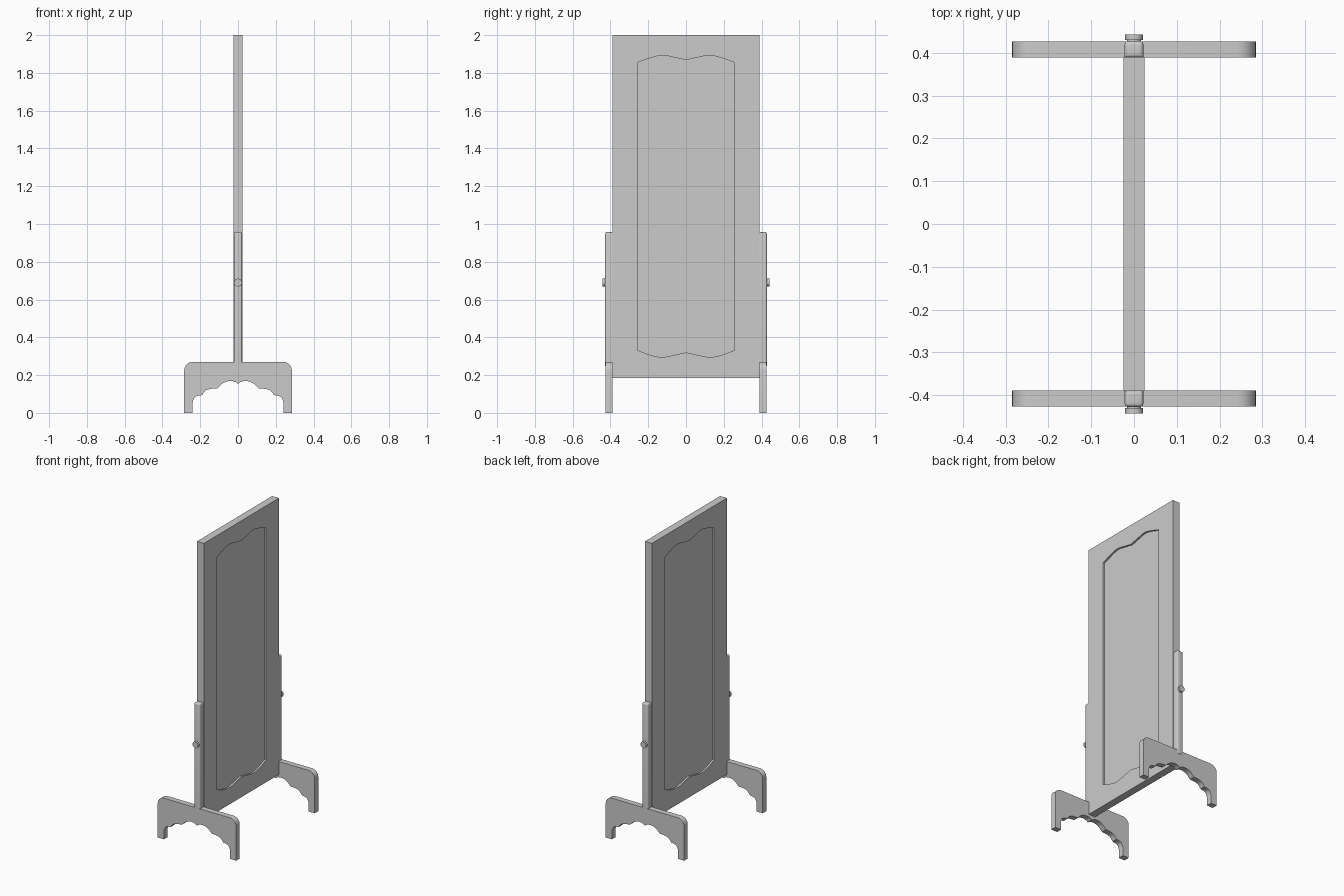
import bpy, bmesh, math
from mathutils import Matrix, Vector

if "Cube" in bpy.data.objects:
    bpy.data.objects.remove(bpy.data.objects["Cube"])

SIDE = Matrix(((0, 0, 1, 0), (1, 0, 0, 0), (0, 1, 0, 0), (0, 0, 0, 1)))   # profile in YZ
FRONT = Matrix.Rotation(math.pi / 2, 4, 'X')                             # profile in XZ


def smooth(ob):
    bpy.ops.object.select_all(action='DESELECT')
    ob.select_set(True)
    bpy.context.view_layer.objects.active = ob
    bpy.ops.object.shade_smooth_by_angle(angle=math.radians(30))


def plate(name, loops, half, basis, y=0.0):
    """Filled outline (further loops are holes) extruded both ways by half."""
    cu = bpy.data.curves.new(name, 'CURVE')
    cu.dimensions, cu.fill_mode, cu.extrude = '2D', 'BOTH', half
    for loop in loops:
        sp = cu.splines.new('POLY')
        sp.points.add(len(loop) - 1)
        for p, (a, b) in zip(sp.points, loop):
            p.co = (a, b, 0, 1)
        sp.use_cyclic_u = True
    tmp = bpy.data.objects.new(name + "_curve", cu)
    bpy.context.collection.objects.link(tmp)
    bpy.context.view_layer.update()
    me = bpy.data.meshes.new_from_object(tmp)
    bpy.data.objects.remove(tmp)
    me.transform(Matrix.Translation((0, y, 0)) @ basis)
    bm = bmesh.new()
    bm.from_mesh(me)
    bmesh.ops.remove_doubles(bm, verts=bm.verts, dist=1e-5)
    bmesh.ops.recalc_face_normals(bm, faces=bm.faces)
    bm.to_mesh(me)
    bm.free()
    me.name = name
    ob = bpy.data.objects.new(name, me)
    bpy.context.collection.objects.link(ob)
    smooth(ob)
    return ob


def spline(pts, steps=5):
    """Catmull-Rom curve through a few points."""
    pts = [Vector(p) for p in pts]
    ext = [pts[0]] + pts + [pts[-1]]
    out = []
    for a, b, c, d in zip(ext, ext[1:], ext[2:], ext[3:]):
        for i in range(steps):
            t = i / steps
            v = 0.5 * (2 * b + (c - a) * t + (2 * a - 5 * b + 4 * c - d) * t * t
                       + (3 * b - a - 3 * c + d) * t ** 3)
            out.append(tuple(v))
    return out + [tuple(pts[-1])]


def both_halves(half):
    """Mirror a right-half path that ends on the centre line."""
    return half + [(-a, b) for a, b in reversed(half[:-1])]


# Mirror frame with a wavy opening, and the recessed mirror pane inside it
top = both_halves(spline([(.257, 1.855), (.185, 1.88), (.125, 1.893), (.06, 1.881), (0, 1.868)]))
low = both_halves(spline([(.257, .332), (.185, .305), (.125, .295), (.06, .307), (0, .32)]))
opening = top + low[::-1]
rect = [(-.39, .185), (.39, .185), (.39, 2), (-.39, 2)]
plate("mirror_frame", [rect, opening], .025, SIDE)
plate("mirror_pane", [opening], .013, SIDE)

# Foot profile: rounded shoulders and a scalloped arch
shoulder = [(.24 + .045 * math.cos(math.radians(a)), .225 + .045 * math.sin(math.radians(a)))
            for a in range(0, 91, 15)]
arch = [(.24, 0), (.24, .055)]
arch += spline([(.238, .065), (.228, .083), (.21, .091), (.19, .094)], 3)
arch += spline([(.184, .104), (.17, .119), (.145, .127), (.11, .13)], 3)
arch += spline([(.098, .14), (.08, .157), (.05, .168), (.02, .166), (0, .154)], 3)
right = [(.285, 0)] + shoulder
foot = ([(-a, b) for a, b in reversed(shoulder)] + [(-.285, 0)]
        + [(-a, b) for a, b in arch] + arch[-2::-1] + right)

for s, side in ((-1, "front"), (1, "back")):
    plate(side + "_foot", [foot], .0185, FRONT, s * .4075)

    # Upright post with softened outer edges
    bm = bmesh.new()
    bmesh.ops.create_cube(bm, size=1, matrix=Matrix.Translation((0, s * .4085, .6025))
                          @ Matrix.Diagonal((.044, .039, .709, 1)))
    edges = [e for e in bm.edges
             if all(v.co.z > .9 for v in e.verts) or all(v.co.y * s > .42 for v in e.verts)]
    edges = [e for e in edges if any(v.co.z > .9 for v in e.verts)]
    bmesh.ops.bevel(bm, geom=edges, offset=.009, segments=4, profile=.5, affect='EDGES')
    me = bpy.data.meshes.new(side + "_post")
    bm.to_mesh(me)
    bm.free()
    post = bpy.data.objects.new(side + "_post", me)
    bpy.context.collection.objects.link(post)
    smooth(post)

    # Pivot knob: narrow neck and a wider head
    for part, r, y0, y1 in (("neck", .016, .38, .432), ("knob", .021, .43, .443)):
        bpy.ops.mesh.primitive_cylinder_add(vertices=24, radius=r, depth=y1 - y0,
                                            location=(0, s * (y0 + y1) / 2, .69),
                                            rotation=(math.pi / 2, 0, 0))
        ob = bpy.context.object
        ob.name = side + "_pivot_" + part
        smooth(ob)
